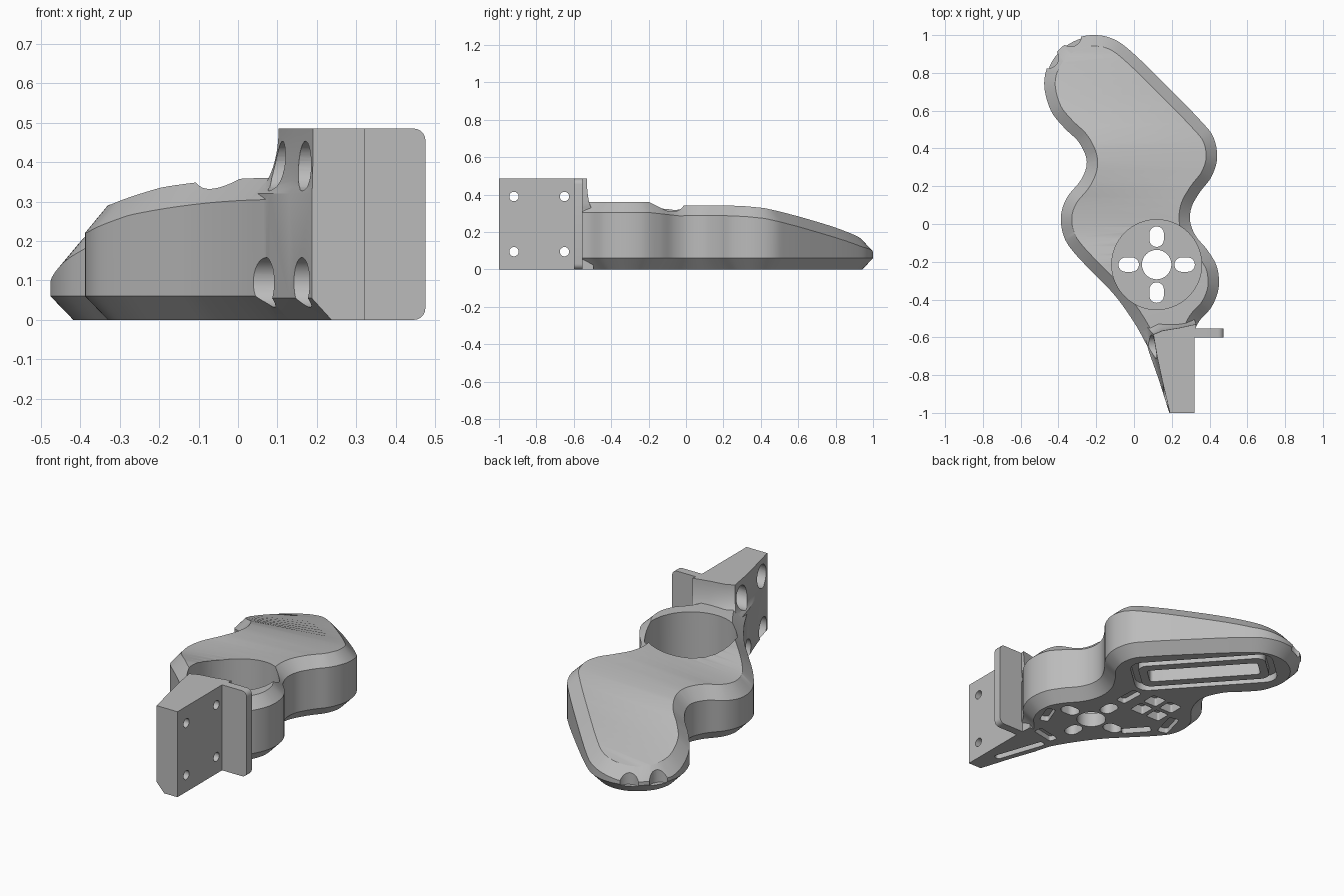
import bpy, bmesh, math
from mathutils import Vector, Matrix

cube = bpy.data.objects.get("Cube")
if cube:
    bpy.data.objects.remove(cube, do_unlink=True)

grey = bpy.data.materials.new("plain grey")
grey.use_nodes = True
grey.diffuse_color = (0.5, 0.5, 0.5, 1)
grey.node_tree.nodes["Principled BSDF"].inputs["Base Color"].default_value = (0.5, 0.5, 0.5, 1)


def make(name, bm):
    bmesh.ops.recalc_face_normals(bm, faces=bm.faces)
    mesh = bpy.data.meshes.new(name)
    bm.to_mesh(mesh)
    bm.free()
    mesh.materials.append(grey)
    ob = bpy.data.objects.new(name, mesh)
    bpy.context.collection.objects.link(ob)
    return ob


def loft(rings):
    """Closed solid through equal-length rings of points."""
    bm = bmesh.new()
    rows = [[bm.verts.new(p) for p in r] for r in rings]
    n = len(rows[0])
    for a, b in zip(rows, rows[1:]):
        for i in range(n):
            j = (i + 1) % n
            bm.faces.new((a[i], a[j], b[j], b[i]))
    bm.faces.new(rows[0][::-1])
    bm.faces.new(rows[-1])
    return bm


def prism(name, outline, z0, z1):
    return make(name, loft([[(x, y, z) for x, y in outline] for z in (z0, z1)]))


def stadium(cx, cy, length, width, angle, radius=None, seg=8):
    """Rounded rectangle outline turned by an angle."""
    r = radius or width / 2 - 0.0005
    rot = Matrix.Rotation(angle, 2)
    pts = []
    for k, (sx, sy) in enumerate(((1, 1), (-1, 1), (-1, -1), (1, -1))):
        for i in range(seg + 1):
            a = (k + i / seg) * math.pi / 2
            p = rot @ Vector((sx * (length / 2 - r) + r * math.cos(a),
                              sy * (width / 2 - r) + r * math.sin(a)))
            pts.append((cx + p.x, cy + p.y))
    return pts


def circle(cx, cy, r, seg=48):
    return [(cx + r * math.cos(i * math.tau / seg), cy + r * math.sin(i * math.tau / seg))
            for i in range(seg)]


def rod_x(name, y, z, r, x0, x1):
    return make(name, loft([[(x, a, b) for a, b in circle(y, z, r, 32)] for x in (x0, x1)]))


def combine(target, other, operation):
    mod = target.modifiers.new(operation, 'BOOLEAN')
    mod.operation, mod.solver, mod.object = operation, 'EXACT', other
    dg = bpy.context.evaluated_depsgraph_get()
    mesh = bpy.data.meshes.new_from_object(target.evaluated_get(dg))
    target.modifiers.clear()
    target.data = mesh
    bpy.data.objects.remove(other, do_unlink=True)


def smooth_loop(ctrl, steps=6):
    """Closed Catmull-Rom curve and its unit tangents."""
    c = [Vector(p) for p in ctrl]
    n, out = len(c), []
    for i in range(n):
        a, b, d, e = c[i - 1], c[i], c[(i + 1) % n], c[(i + 2) % n]
        for s in range(steps):
            t = s / steps
            out.append((2 * b + (d - a) * t + (2 * a - 5 * b + 4 * d - e) * t * t
                        + (3 * b - a - 3 * d + e) * t ** 3) / 2)
    m = len(out)
    return out, [(out[(i + 1) % m] - out[i - 1]).normalized() for i in range(m)]


def top_height(x, y):
    knots = [(-2, .36), (-.2, .36), (-.04, .342), (.2, .343), (.32, .338), (.42, .328), (.5, .31),
             (.6, .284), (.7, .255), (.8, .225), (.94, .182), (1.1, .16)]
    for (a, za), (b, zb) in zip(knots, knots[1:]):
        if y <= b:
            z = za + (zb - za) * (y - a) / (b - a)
            break
    return z - 0.28 * max(0, 0.1 - x) ** 2


# Housing body: wavy outline, bevelled below and above, sloping crown
ctrl = [(-.2, 1), (-.1, .975), (0, .9), (.18, .725), (.35, .55), (.42, .46), (.44, .35),
        (.41, .25), (.35, .17), (.305, .09), (.298, .01), (.328, -.065), (.39, -.14),
        (.44, -.23), (.448, -.34), (.41, -.44), (.345, -.515), (.305, -.6), (.285, -.69),
        (.24, -.765), (.175, -.785), (.12, -.74), (.075, -.655), (0, -.52), (-.1, -.38),
        (-.2, -.275), (-.31, -.16), (-.37, -.07), (-.387, .04), (-.355, .14), (-.28, .235),
        (-.25, .33), (-.29, .43), (-.37, .51), (-.44, .6), (-.475, .73), (-.455, .84),
        (-.39, .93), (-.3, .985)]
pts, tans = smooth_loop(ctrl)
inset = [p + Vector((t.y, -t.x)) * 0.058 for p, t in zip(pts, tans)]
rings = [[(p.x, p.y, z) for p in ring]
         for ring, z in ((inset, 0), (pts, .06), (pts, 1), (inset, 2))]
bm = loft(rings)
for k in range(27):
    top = [f for f in bm.faces if f.calc_center_median().z > 1.9]
    geom = top + list({e for f in top for e in f.edges}) + list({v for f in top for v in f.verts})
    bmesh.ops.bisect_plane(bm, geom=geom, plane_co=(0, -0.417 + k * 0.05, 0), plane_no=(0, 1, 0))
for v in bm.verts:
    if v.co.z > 0.5:
        h = top_height(v.co.x, v.co.y)
        v.co.z = h if v.co.z > 1.5 else max(.08, h - .055)
bmesh.ops.triangulate(bm, faces=[f for f in bm.faces if len(f.verts) > 4])
housing = make("housing", bm)

# Mounting arm: straight outer face, tapered inner face, concave fillet down to the body
arm_top = [(.32, -1), (.32, -.6), (.33, -.53), (.24, -.55), (.15, -.565),
           (.103, -.585), (.122, -.7), (.15, -.83), (.19, -1)]
arm_foot = [(.32, -1), (.32, -.6), (.315, -.495), (.2, -.5), (.09, -.465),
            (.03, -.5), (.08, -.68), (.13, -.82), (.187, -1)]


def arm_ring(z, f, shift=0):
    return [(a[0] + (b[0] - a[0]) * f + (shift if i > 4 else 0), a[1] + (b[1] - a[1]) * f, z)
            for i, (a, b) in enumerate(zip(arm_top, arm_foot))]


rings = [arm_ring(0, 1, .05), arm_ring(.055, 1)]
for k in range(11):
    u = k / 10
    rings.append(arm_ring(.32 + .165 * u, 1 - math.sqrt(1 - (1 - u) ** 2)))
arm = make("arm", loft(rings))

# Thin flange with rounded free edge and corners
bm = bmesh.new()
bmesh.ops.create_cube(bm, size=1)
for v in bm.verts:
    v.co = (.39 + v.co.x * .17, -.577 + v.co.y * .046, .2425 + v.co.z * .485)
end = [e for e in bm.edges if all(v.co.x > .4 for v in e.verts)]
bmesh.ops.bevel(bm, geom=[e for e in end if abs(e.verts[0].co.y - e.verts[1].co.y) > .01],
                offset=.03, segments=5, profile=.5, affect='EDGES')
flange = make("flange", bm)

combine(housing, arm, 'UNION')
combine(housing, flange, 'UNION')

# Round cup with centre hole and four slots
CX, CY = .12, -.215
cutters = [prism("cup", circle(CX, CY, .238, 64), .08, .6),
           prism("centre_hole", circle(CX, CY, .078, 32), -.1, .2)]
for k in range(4):
    a = k * math.pi / 2
    cutters.append(prism("slot", stadium(CX + .148 * math.cos(a), CY + .148 * math.sin(a),
                                         .108, .076, a), -.1, .2))

# Screw holes and counterbores through the arm
for y in (-.92, -.65):
    for z in (.095, .39):
        cutters += [rod_x("screw_hole", y, z, .025, 0, .4),
                    rod_x("counterbore", y, z, .063, -.2, .25)]

# Two finger notches at the tip
for x, y in ((-.455, .88), (-.335, .995)):
    cutters.append(prism("notch", circle(x, y, .056, 32), .05, .5))

# Underside: long slot, groove around it, lattice and rib pockets
diag = math.radians(132)
SX, SY = -.02, .56
cutters.append(prism("long_slot", stadium(SX, SY, .6, .12, diag, .02), -.1, .14))
groove = prism("groove", stadium(SX, SY, .77, .3, diag, .07), -.1, .04)
combine(groove, prism("rim", stadium(SX, SY, .69, .22, diag, .05), -.2, .2), 'DIFFERENCE')
cutters.append(groove)
for i in (-1, 1):
    for j in (-1, 1):
        cutters.append(prism("lattice", stadium(-.07 + i * .055, .1 + j * .055, .085, .085,
                                                0, .01), -.1, .05))
for x, y, w, d, a in ((-.24, .0, .16, .06, 1.3), (.12, .1, .14, .06, 1.6),
                      (-.14, -.15, .16, .05, 2.3), (.33, -.33, .13, .05, 1.2),
                      (.2, -.72, .3, .04, 1.9), (.2, -.5, .14, .05, .2)):
    cutters.append(prism("rib_pocket", stadium(x, y, w, d, a, .015), -.1, .03))

for c in cutters:
    combine(housing, c, 'DIFFERENCE')

bpy.ops.object.select_all(action='DESELECT')
housing.select_set(True)
bpy.context.view_layer.objects.active = housing
bpy.ops.object.shade_smooth_by_angle(angle=math.radians(28))
